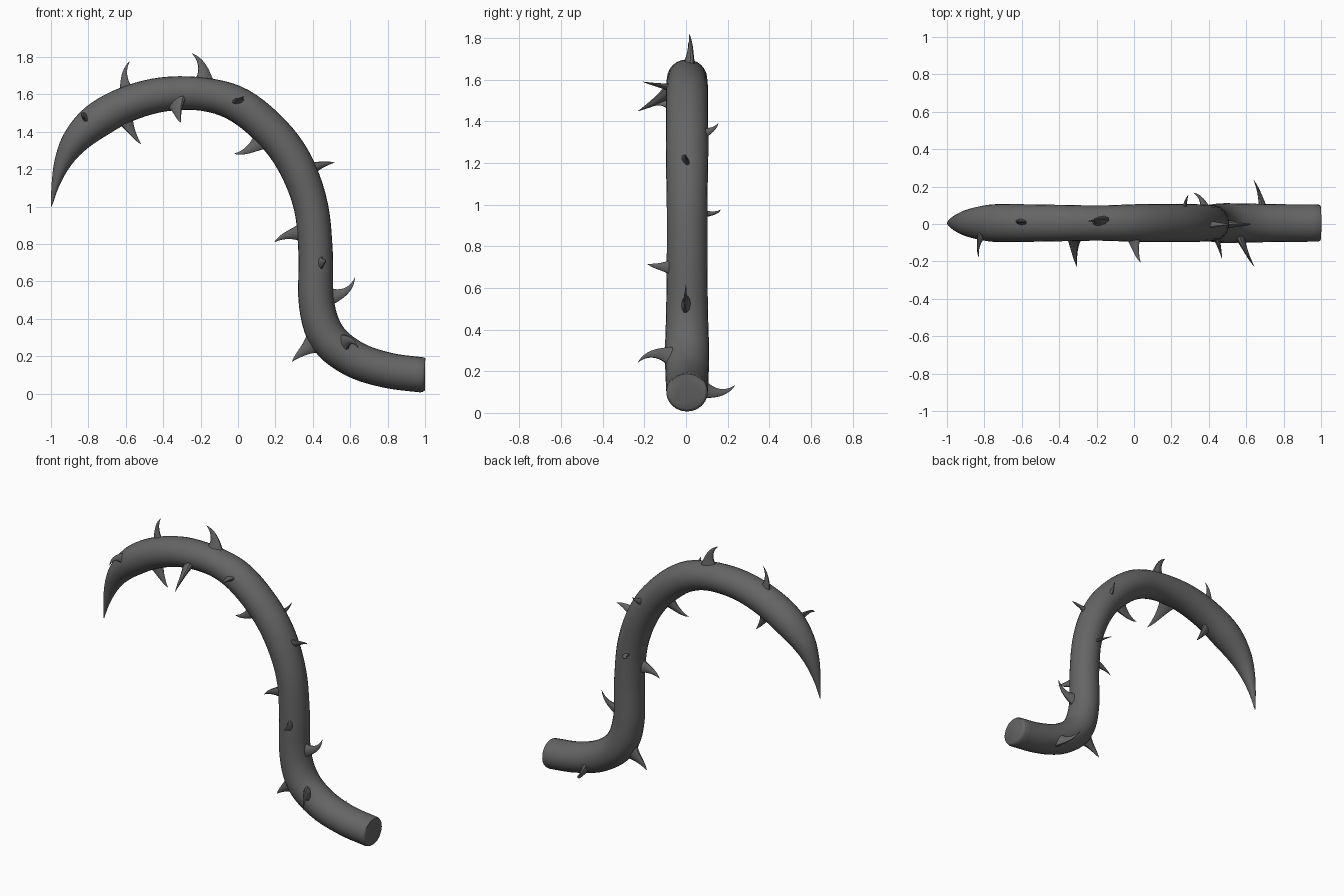
import bpy, bmesh, math
from mathutils import Vector

if "Cube" in bpy.data.objects:
    bpy.data.objects.remove(bpy.data.objects["Cube"])

grey = bpy.data.materials.new("dark grey")
grey.use_nodes = True
colour = (0.13, 0.13, 0.13, 1)
grey.diffuse_color = colour
grey.node_tree.nodes["Principled BSDF"].inputs["Base Color"].default_value = colour


def spline(points, steps):
    """Smooth curve through points of any dimension."""
    pts = [Vector(p) for p in points]
    pts = [2 * pts[0] - pts[1]] + pts + [2 * pts[-1] - pts[-2]]
    out = []
    for a, b, c, d in zip(pts, pts[1:], pts[2:], pts[3:]):
        for i in range(steps):
            t = i / steps
            out.append(b + (c - a) * (t / 2) + (2 * a - 5 * b + 4 * c - d) * (t * t / 2)
                       + (3 * b - a - 3 * c + d) * (t ** 3 / 2))
    return out + [pts[-2]]


def loft(name, path, radii, side, flat, sides):
    """Tube along a path, squashed by flat along the side direction."""
    bm = bmesh.new()
    rings = []
    for i, (p, r) in enumerate(zip(path, radii)):
        tangent = path[min(i + 1, len(path) - 1)] - path[max(i - 1, 0)]
        up = tangent.cross(side).normalized()
        angles = [math.tau * k / sides for k in range(sides)]
        rings.append([bm.verts.new(p + side * (r * flat * math.cos(a)) + up * (r * math.sin(a)))
                      for a in angles])
    for a, b in zip(rings, rings[1:]):
        for k in range(sides):
            n = (k + 1) % sides
            bm.faces.new((a[k], a[n], b[n], b[k]))
    bm.faces.new(rings[0])
    bm.faces.new(rings[-1])
    bmesh.ops.recalc_face_normals(bm, faces=bm.faces)
    mesh = bpy.data.meshes.new(name)
    bm.to_mesh(mesh)
    bm.free()
    mesh.materials.append(grey)
    obj = bpy.data.objects.new(name, mesh)
    bpy.context.collection.objects.link(obj)
    bpy.ops.object.select_all(action="DESELECT")
    obj.select_set(True)
    bpy.context.view_layer.objects.active = obj
    bpy.ops.object.shade_smooth_by_angle(angle=math.radians(50))


# Stem: x, z, radius from the cut end to the tip
profile = [(.985, .1, .094), (.8, .125, .095), (.62, .185, .098), (.48, .3, .1),
           (.42, .48, .095), (.415, .75, .092), (.39, 1, .092), (.31, 1.22, .096),
           (.19, 1.39, .096), (.01, 1.54, .095), (-.18, 1.6, .089), (-.4, 1.6, .092),
           (-.6, 1.545, .095), (-.76, 1.455, .094), (-.87, 1.35, .073), (-.935, 1.24, .047),
           (-.975, 1.12, .022), (-.998, 1, .002)]
samples = spline(profile, 5)
centre = [Vector((s.x, .005, s.y)) for s in samples]
cap = [Vector((1, .005, .099)), Vector((.996, .005, .099))]
loft("stem", cap + centre, [.08, .089] + [max(s.z, .002) for s in samples],
     Vector((0, 1, 0)), 1.06, 24)

# Thorns: base point, tip point, base half width
thorns = [
    ((-.6, .01, 1.63), (-.58, .01, 1.775), .036),
    ((-.18, .015, 1.67), (-.245, .015, 1.818), .055),
    ((-.82, -.07, 1.48), (-.83, -.175, 1.465), .032),
    ((-.6, 0, 1.46), (-.52, 0, 1.335), .045),
    ((-.325, -.07, 1.55), (-.305, -.23, 1.45), .05),
    ((0, -.085, 1.565), (.035, -.205, 1.59), .036),
    ((.11, 0, 1.34), (-.02, 0, 1.283), .046),
    ((.265, .08, 1.34), (.29, .155, 1.39), .032),
    ((.38, 0, 1.2), (.515, 0, 1.235), .046),
    ((.38, .09, .955), (.32, .165, .975), .03),
    ((.325, 0, .86), (.195, 0, .81), .046),
    ((.445, -.085, .7), (.47, -.185, .715), .036),
    ((.505, 0, .52), (.625, 0, .62), .045),
    ((.385, 0, .255), (.29, 0, .172), .05),
    ((.57, -.08, .275), (.645, -.23, .243), .045),
    ((.69, .085, .11), (.64, .235, .132), .045),
]
for number, (base, tip, width) in enumerate(thorns, 1):
    base, tip = Vector(base), Vector(tip)
    near = min(range(len(centre)), key=lambda i: (centre[i] - base).length)
    tangent = (centre[min(near + 1, len(centre) - 1)] - centre[max(near - 1, 0)]).normalized()
    away = base - centre[near]
    out = (away - tangent * away.dot(tangent)).normalized()
    # Each thorn leaves the stem square on, then hooks towards its tip
    control = base + out * ((tip - base).length * .6)
    root = base - out * .03
    side = out.cross(tip - base)
    side = side.normalized() if side.length > .02 else out.cross(tangent).normalized()
    ts = [i / 10 for i in range(11)]
    path = [root * (1 - t) ** 2 + control * (2 * t * (1 - t)) + tip * t * t for t in ts]
    radii = [width * (.8 * (1 - t) + .55 * (1 - t) ** 5) + .001 for t in ts]
    loft(f"thorn_{number}", path, radii, side, .5, 10)
